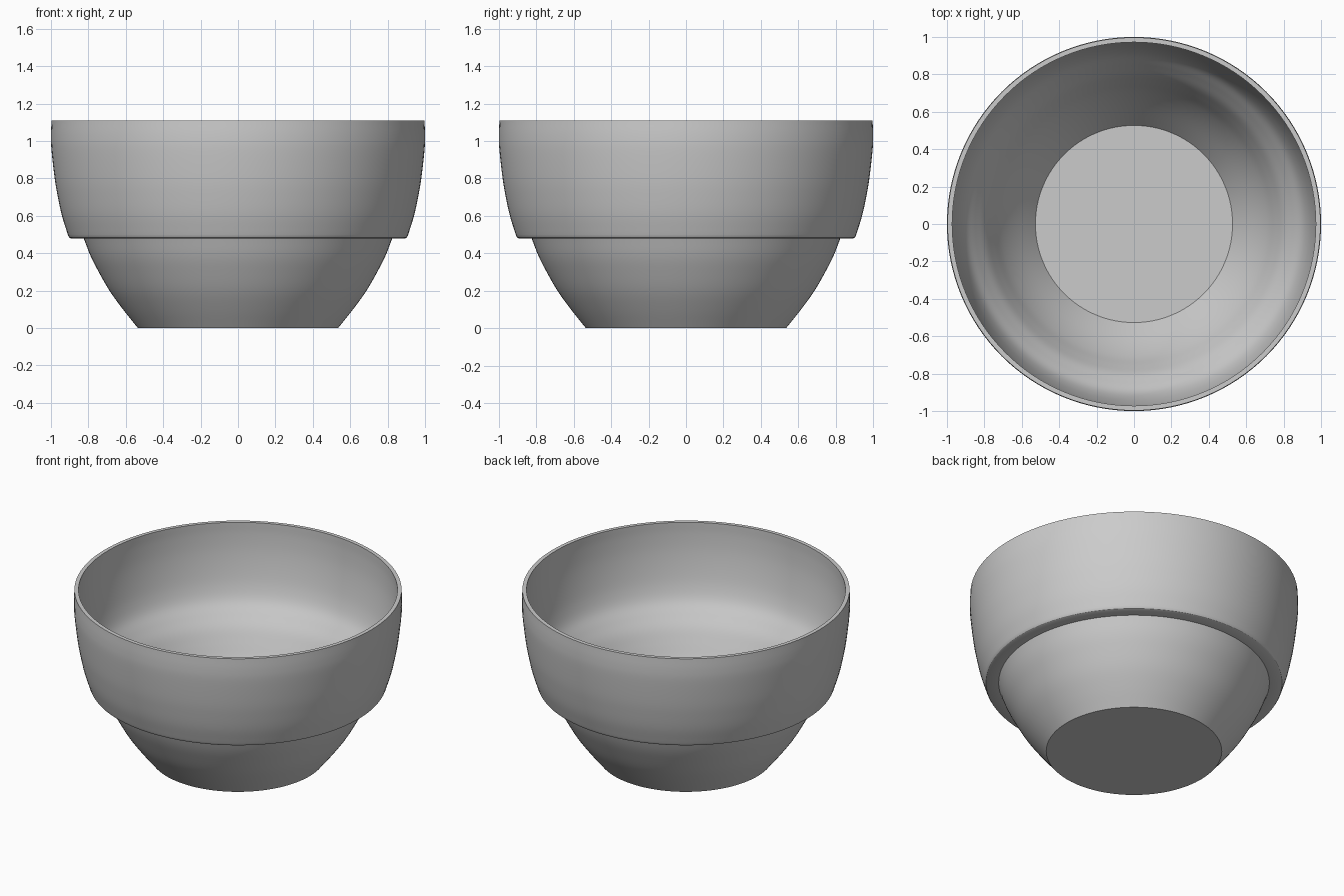
import bpy, bmesh, math
from mathutils import Matrix, Vector

cube = bpy.data.objects.get("Cube")
if cube:
    bpy.data.objects.remove(cube, do_unlink=True)

SEGMENTS = 128


def flat_material(name, color):
    mat = bpy.data.materials.new(name)
    mat.use_nodes = True
    mat.diffuse_color = color
    mat.node_tree.nodes["Principled BSDF"].inputs["Base Color"].default_value = color
    return mat


def smooth_path(points, steps=5):
    """Catmull-Rom curve through (radius, height) points."""
    pts = [Vector(p) for p in points]
    pts = [2 * pts[0] - pts[1]] + pts + [2 * pts[-1] - pts[-2]]
    path = []
    for a, b, c, d in zip(pts, pts[1:], pts[2:], pts[3:]):
        for i in range(steps):
            t = i / steps
            path.append(0.5 * (2 * b + (c - a) * t + (2 * a - 5 * b + 4 * c - d) * t**2
                               + (3 * b - a - 3 * c + d) * t**3))
    return path + [pts[-2]]


def lathe(name, profile, mat):
    bm = bmesh.new()
    verts = [bm.verts.new((r, 0, z)) for r, z in profile]
    edges = [bm.edges.new(pair) for pair in zip(verts, verts[1:])]
    bmesh.ops.spin(bm, geom=verts + edges, axis=(0, 0, 1), cent=(0, 0, 0),
                   angle=math.tau, steps=SEGMENTS, use_duplicate=False)
    bmesh.ops.remove_doubles(bm, verts=bm.verts, dist=0.0005)
    bmesh.ops.recalc_face_normals(bm, faces=bm.faces)
    mesh = bpy.data.meshes.new(name)
    bm.to_mesh(mesh)
    bm.free()
    mesh.materials.append(mat)
    obj = bpy.data.objects.new(name, mesh)
    bpy.context.collection.objects.link(obj)
    bpy.ops.object.select_all(action="DESELECT")
    obj.select_set(True)
    bpy.context.view_layer.objects.active = obj
    bpy.ops.object.shade_smooth_by_angle(angle=math.radians(30))
    return obj


# Tapered foot, outside
foot = smooth_path([(0.535, 0), (0.615, 0.1), (0.687, 0.2), (0.75, 0.31), (0.79, 0.39), (0.825, 0.48)])
# Stacking ledge and outer wall
ledge = [(0.894, 0.48), (0.902, 0.484), (0.907, 0.492)]
outer_wall = smooth_path([(0.91, 0.5), (0.941, 0.6), (0.963, 0.7), (0.98, 0.8), (0.997, 0.95), (1.0, 1.03), (0.997, 1.11)])
# Rim and inner wall, following the ledge down to the floor
inner_wall = smooth_path([(0.972, 1.11), (0.973, 1.03), (0.967, 0.92), (0.951, 0.8), (0.93, 0.7), (0.9, 0.62),
                          (0.85, 0.55), (0.8, 0.48), (0.759, 0.4), (0.71, 0.3), (0.64, 0.19), (0.527, 0.04)])

ceramic = flat_material("grey ceramic", (0.6, 0.6, 0.6, 1))
lathe("bowl", [(0, 0)] + foot + ledge + outer_wall + inner_wall + [(0, 0.04)], ceramic)
